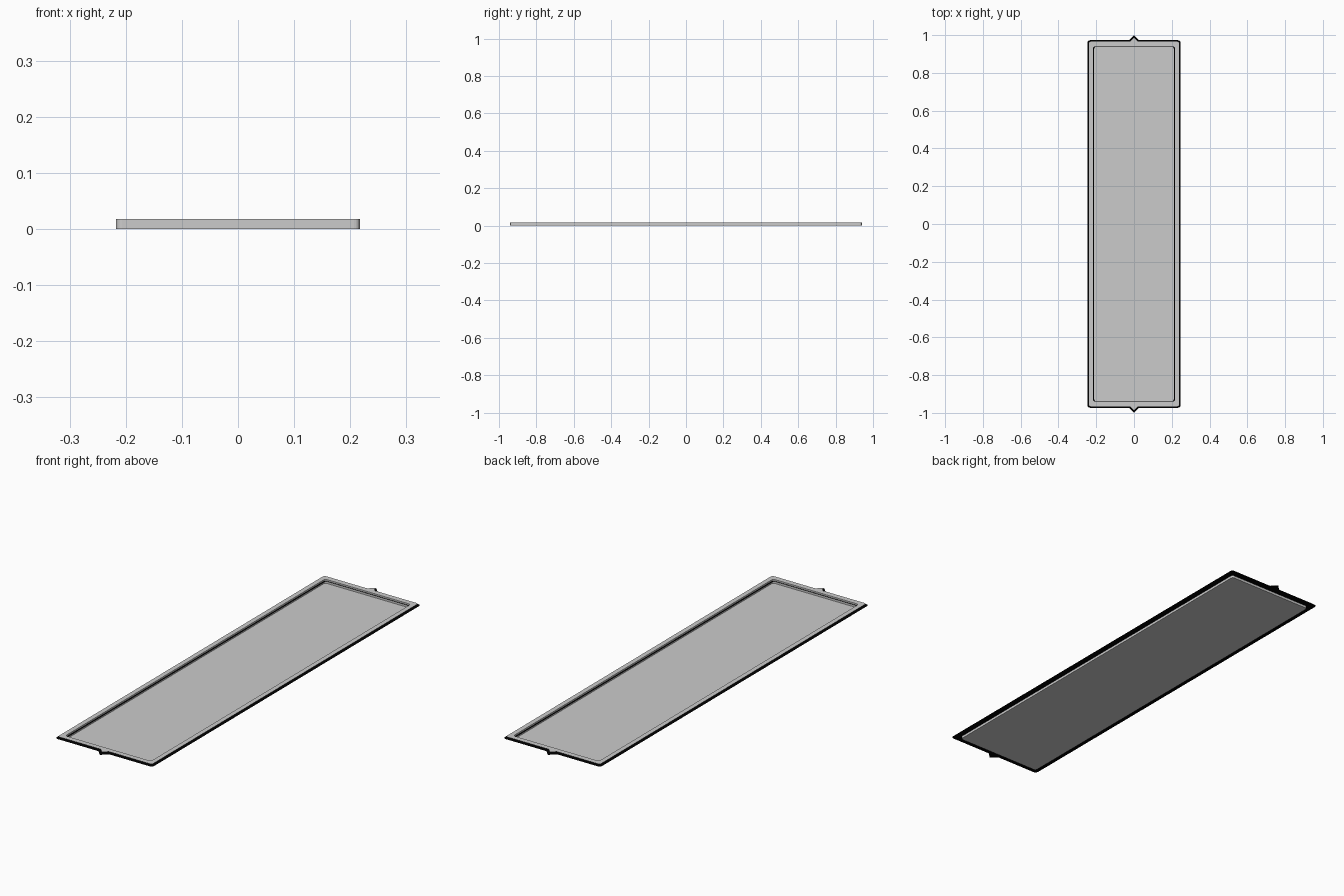
import bpy
import bmesh
import math

if "Cube" in bpy.data.objects:
    bpy.data.objects.remove(bpy.data.objects["Cube"])


def outline(hx, hy, r, z, tab_half=0.02, tab=0.0):
    """Rounded rectangle, anticlockwise, with a pointed tab on each short end."""
    pts = []
    corners = [(1, 1, 0), (-1, 1, 90), (-1, -1, 180), (1, -1, 270)]
    for sx, sy, start in corners:
        for i in range(5):
            a = math.radians(start + 22.5 * i)
            pts.append((sx * (hx - r) + r * math.cos(a),
                        sy * (hy - r) + r * math.sin(a), z))
        # pointed tab in the middle of the back and front ends
        if (sx, sy) in ((1, 1), (-1, -1)):
            pts += [(sx * tab_half, sy * hy, z),
                    (0, sy * (hy + tab), z),
                    (-sx * tab_half, sy * hy, z)]
    return pts


def build(name, loops, cap=False, colour=None):
    """Skin consecutive loops; optionally fill the last one."""
    bm = bmesh.new()
    rows = [[bm.verts.new(p) for p in loop] for loop in loops]
    n = len(rows[0])
    for a, b in zip(rows, rows[1:]):
        for i in range(n):
            j = (i + 1) % n
            bm.faces.new((a[i], a[j], b[j], b[i]))
    if cap:
        bm.faces.new(rows[-1])
    mesh = bpy.data.meshes.new(name)
    bm.to_mesh(mesh)
    bm.free()
    if colour:
        mat = bpy.data.materials.new(name + "_colour")
        mat.diffuse_color = colour
        mat.use_nodes = True
        mat.node_tree.nodes["Principled BSDF"].inputs["Base Color"].default_value = mat.diffuse_color
        mesh.materials.append(mat)
    obj = bpy.data.objects.new(name, mesh)
    bpy.context.collection.objects.link(obj)
    return obj


TOP, MID = 0.018, 0.011

# shallow tray: side walls and floor
build("tray", [outline(0.217, 0.94, 0.01, TOP),
               outline(0.217, 0.94, 0.01, 0.0)], cap=True)

# grey flat rim with a pointed tab on each end
build("rim", [outline(0.239, 0.965, 0.010, TOP, 0.02, 0.021),
              outline(0.217, 0.94, 0.01, TOP)])

# black border, slightly wider than the rim and set below it
build("border", [outline(0.247, 0.973, 0.015, MID, 0.027, 0.027),
                 outline(0.211, 0.937, 0.01, MID)],
      colour=(0.0, 0.0, 0.0, 1.0))
